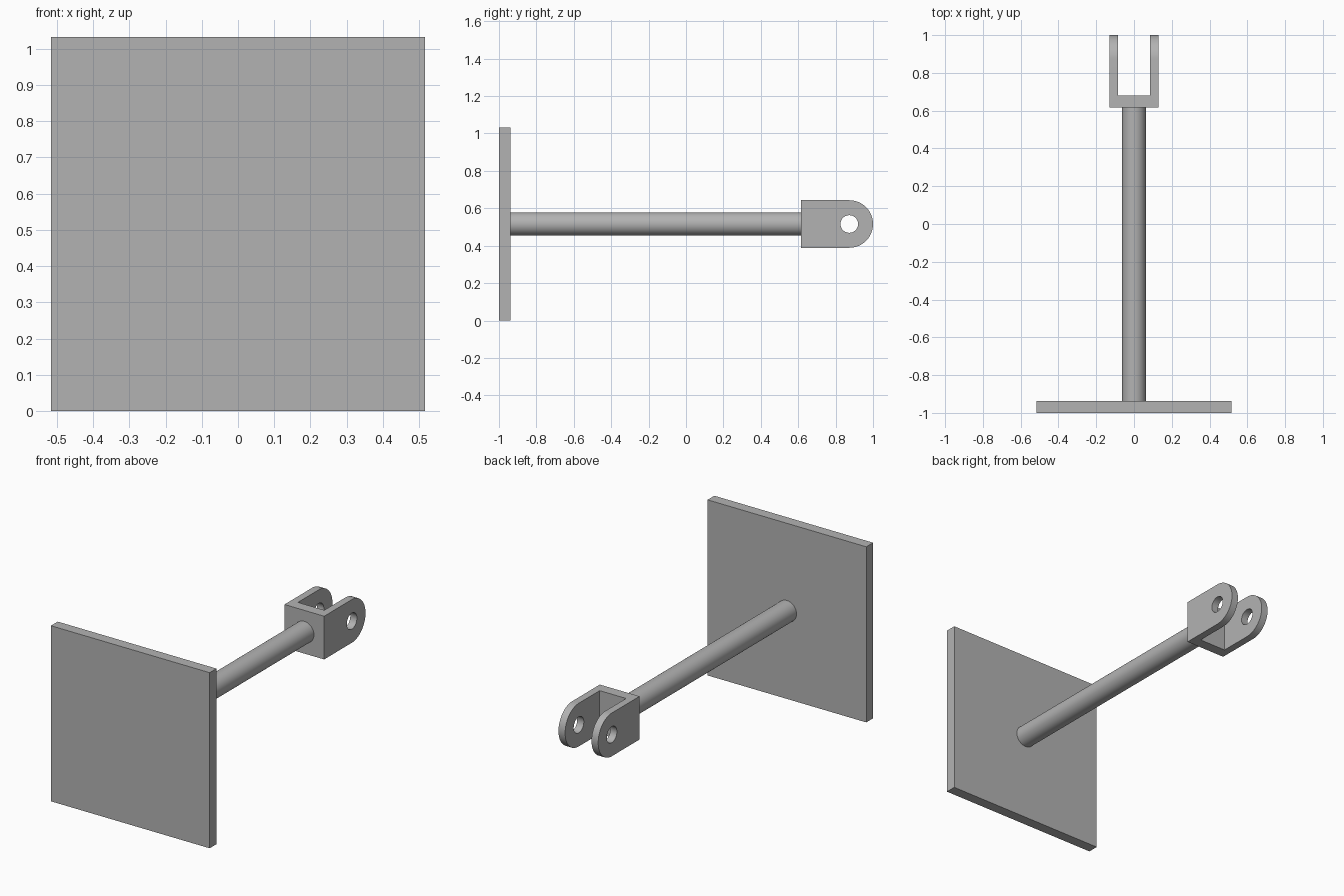
import bpy, bmesh, math
from mathutils import Matrix, Vector

if "Cube" in bpy.data.objects:
    bpy.data.objects.remove(bpy.data.objects["Cube"])

HALF = 0.516            # half plate size, also the axis height
PLATE_BACK = -0.937     # rear face of the plate
FORK_START = 0.616
FORK_R = 0.127          # fork half height and tip radius
EYE_Y = 1 - FORK_R

grey = bpy.data.materials.new("plain_grey")
grey.use_nodes = True
grey.diffuse_color = (0.45, 0.45, 0.45, 1)
grey.node_tree.nodes["Principled BSDF"].inputs["Base Color"].default_value = (0.45, 0.45, 0.45, 1)


def add_object(name, bm):
    bmesh.ops.recalc_face_normals(bm, faces=bm.faces)
    mesh = bpy.data.meshes.new(name)
    bm.to_mesh(mesh)
    bm.free()
    mesh.materials.append(grey)
    obj = bpy.data.objects.new(name, mesh)
    bpy.context.collection.objects.link(obj)
    return obj


def box(name, low, high):
    bm = bmesh.new()
    low, high = Vector(low), Vector(high)
    bmesh.ops.create_cube(bm, size=1, matrix=Matrix.Translation((low + high) / 2)
                          @ Matrix.Diagonal((high - low).to_4d()))
    return add_object(name, bm)


def cylinder(name, radius, length, centre, axis):
    bm = bmesh.new()
    turn = Vector((0, 0, 1)).rotation_difference(Vector(axis)).to_matrix().to_4x4()
    bmesh.ops.create_cone(bm, cap_ends=True, segments=64, radius1=radius, radius2=radius,
                          depth=length, matrix=Matrix.Translation(centre) @ turn)
    return add_object(name, bm)


def smooth(obj):
    bpy.ops.object.select_all(action="DESELECT")
    obj.select_set(True)
    bpy.context.view_layer.objects.active = obj
    bpy.ops.object.shade_smooth_by_angle(angle=math.radians(30))


# Square base plate and round rod
box("base_plate", (-HALF, -1, 0), (HALF, PLATE_BACK, 2 * HALF))
rod = cylinder("rod", 0.0625, FORK_START - PLATE_BACK,
               (0, (FORK_START + PLATE_BACK) / 2, HALF), (0, 1, 0))
smooth(rod)

# Fork block: square at the rod, round at the tip, extruded across x
bm = bmesh.new()
outline = [(FORK_START, HALF + FORK_R), (FORK_START, HALF - FORK_R)]
for i in range(33):
    a = math.pi * (i / 32 - 0.5)
    outline.append((EYE_Y + FORK_R * math.cos(a), HALF + FORK_R * math.sin(a)))
side = bm.faces.new([bm.verts.new((-0.129, y, z)) for y, z in outline])
moved = bmesh.ops.extrude_face_region(bm, geom=[side])["geom"]
bmesh.ops.translate(bm, vec=(0.258, 0, 0),
                    verts=[v for v in moved if isinstance(v, bmesh.types.BMVert)])
fork = add_object("fork", bm)

# Slot between the arms and pin hole through them
slot = box("slot_cutter", (-0.086, 0.679, 0.2), (0.086, 1.2, 0.8))
hole = cylinder("pin_hole_cutter", 0.047, 1, (0, EYE_Y, HALF), (1, 0, 0))
for cutter in (slot, hole):
    cut = fork.modifiers.new(cutter.name, "BOOLEAN")
    cut.operation = "DIFFERENCE"
    cut.solver = "EXACT"
    cut.object = cutter
    bpy.context.view_layer.objects.active = fork
    bpy.ops.object.modifier_apply(modifier=cut.name)
    bpy.data.objects.remove(cutter)
smooth(fork)
